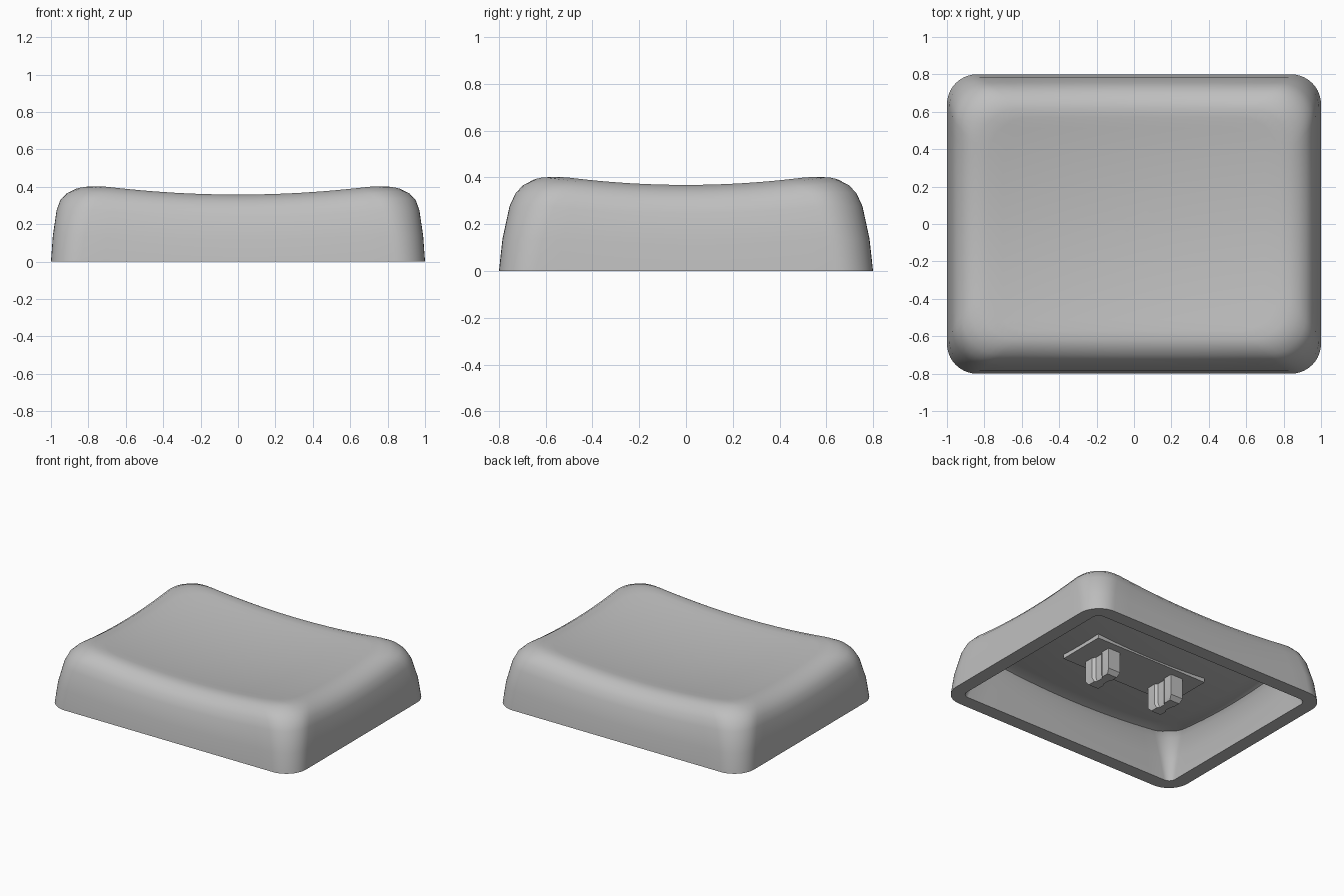
import bpy
import bmesh
import math

if "Cube" in bpy.data.objects:
    bpy.data.objects.remove(bpy.data.objects["Cube"], do_unlink=True)

# Single plastic material
plastic = bpy.data.materials.new("grey_plastic")
plastic.use_nodes = True
COLOUR = (0.52, 0.52, 0.52, 1)
plastic.diffuse_color = COLOUR
bsdf = plastic.node_tree.nodes["Principled BSDF"]
bsdf.inputs["Base Color"].default_value = COLOUR
bsdf.inputs["Roughness"].default_value = 0.5


def finish(bm, name, angle):
    """Turn a bmesh into a shaded object."""
    bmesh.ops.recalc_face_normals(bm, faces=bm.faces[:])
    mesh = bpy.data.meshes.new(name)
    bm.to_mesh(mesh)
    bm.free()
    mesh.materials.append(plastic)
    obj = bpy.data.objects.new(name, mesh)
    bpy.context.collection.objects.link(obj)
    bpy.ops.object.select_all(action='DESELECT')
    obj.select_set(True)
    bpy.context.view_layer.objects.active = obj
    bpy.ops.object.shade_smooth_by_angle(angle=math.radians(angle))
    return obj


def rounded_rect(hx, hy, r, arc=10, side=14):
    """Outline of a rounded rectangle with subdivided straight sides."""
    corners = []
    for k, (sx, sy) in enumerate([(1, 1), (-1, 1), (-1, -1), (1, -1)]):
        cx, cy = sx * (hx - r), sy * (hy - r)
        corners.append([(cx + r * math.cos((k + i / arc) * math.pi / 2),
                         cy + r * math.sin((k + i / arc) * math.pi / 2))
                        for i in range(arc + 1)])
    points = []
    for k, corner in enumerate(corners):
        points += corner
        (ax, ay), (bx, by) = corner[-1], corners[(k + 1) % 4][0]
        points += [(ax + (bx - ax) * i / side, ay + (by - ay) * i / side)
                   for i in range(1, side)]
    return points


def dish(x, y):
    """Height of the scooped top, lowest at the centre."""
    u, v = min(abs(x) / 0.8, 1), min(abs(y) / 0.6, 1)
    return 0.415 - 0.055 * (1 - u * u) - 0.045 * (1 - v * v)


def bridge(bm, a, b):
    n = len(a)
    for i in range(n):
        j = (i + 1) % n
        bm.faces.new((a[i], a[j], b[j], b[i]))


def fan(bm, ring, centre):
    for i in range(len(ring)):
        bm.faces.new((ring[i - 1], ring[i], centre))


# Hollow cap: levels are half width, half depth, corner radius, height fraction
OUTER = [(0.78, 0.57, 0.22, 1), (0.83, 0.62, 0.22, 0.995), (0.88, 0.66, 0.22, 0.965),
         (0.92, 0.70, 0.21, 0.90), (0.95, 0.73, 0.20, 0.81), (0.97, 0.755, 0.19, 0.67),
         (0.99, 0.785, 0.17, 0.33), (1, 0.8, 0.16, 0)]
INNER = [(0.90, 0.70, 0.05, 0), (0.885, 0.68, 0.09, 0.45), (0.86, 0.65, 0.13, 0.85),
         (0.84, 0.63, 0.14, 0.96), (0.80, 0.59, 0.15, 1)]
CEILING = 0.095
STEPS = 10


def level(bm, spec, drop, scale=1):
    hx, hy, r, f = spec
    return [bm.verts.new((x * scale, y * scale, f * (dish(x * scale, y * scale) - drop)))
            for x, y in rounded_rect(hx, hy, r)]


bm = bmesh.new()
rings = [level(bm, OUTER[0], 0, s / STEPS) for s in range(1, STEPS)]
rings += [level(bm, spec, 0) for spec in OUTER]
rings += [level(bm, spec, CEILING) for spec in INNER]
rings += [level(bm, INNER[-1], CEILING, s / STEPS) for s in range(STEPS - 1, 0, -1)]
for a, b in zip(rings, rings[1:]):
    bridge(bm, a, b)
fan(bm, rings[0], bm.verts.new((0, 0, dish(0, 0))))
fan(bm, rings[-1], bm.verts.new((0, 0, dish(0, 0) - CEILING)))
finish(bm, "cap_shell", 40)


def prism(name, outline, cx, sections):
    """Stack scaled copies of an outline; sections are (z, scale)."""
    bm = bmesh.new()
    stack = [[bm.verts.new((cx + x * s, y * s, z)) for x, y in outline]
             for z, s in sections]
    for a, b in zip(stack, stack[1:]):
        bridge(bm, a, b)
    bm.faces.new(stack[0])
    bm.faces.new(stack[-1])
    return finish(bm, name, 20)


# Flat mounting pad under the ceiling
pad = [(0.46, 0.18), (-0.46, 0.18), (-0.46, -0.18), (0.46, -0.18)]
prism("stem_pad", pad, 0, [(0.27, 1), (0.212, 1)])

# Two grooved stems with tapered tips
half = [(0.05, -0.12), (0.05, -0.05), (0.035, -0.03), (0.035, 0.03), (0.05, 0.05), (0.05, 0.12)]
stem = half + [(-x, -y) for x, y in half]
for side, cx in (("left", 0.27), ("right", -0.27)):
    prism(side + "_stem", stem, cx, [(0.25, 1), (0.06, 1), (0.03, 0.8)])
